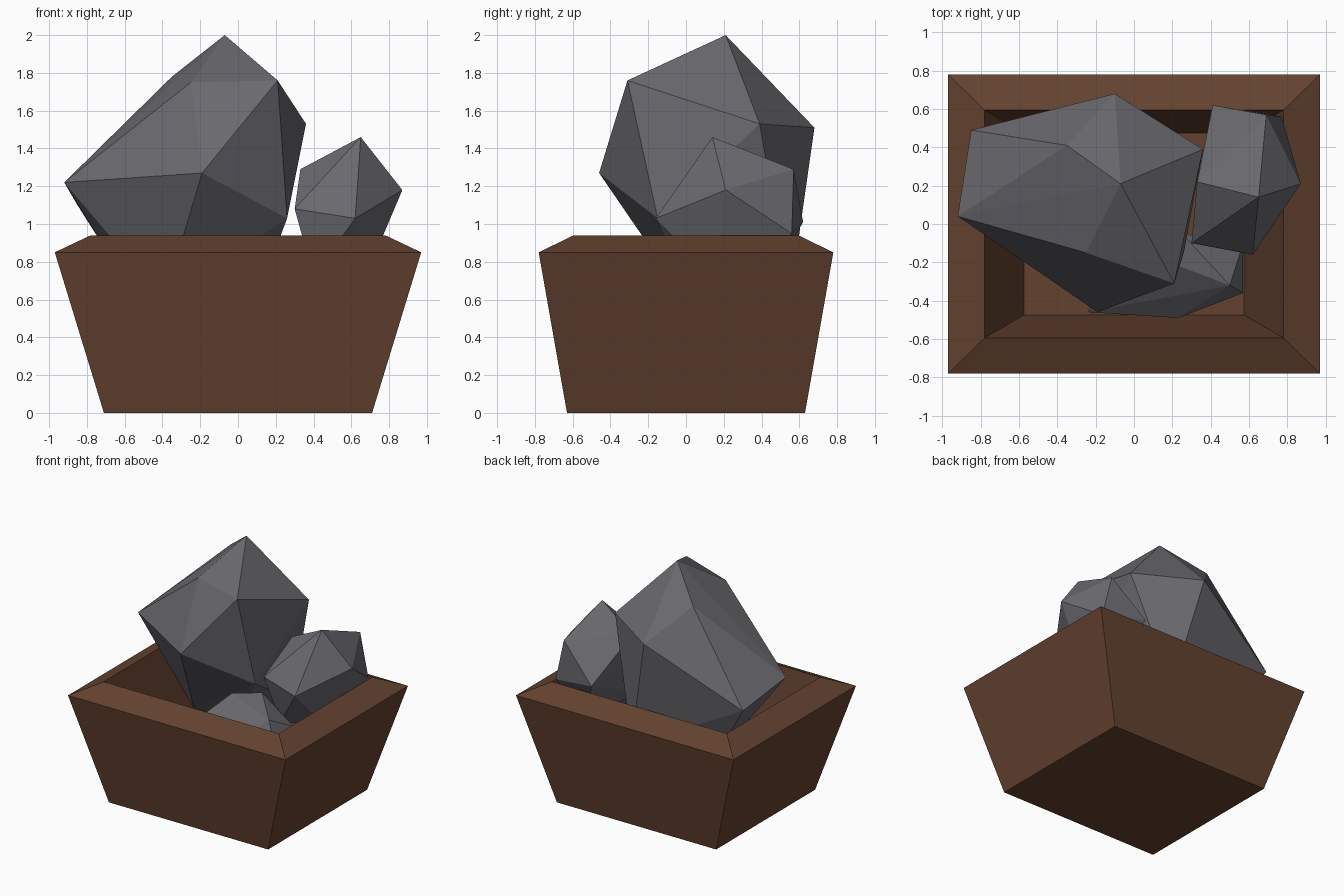
import bpy, bmesh


def material(name, rgb):
    m = bpy.data.materials.new(name)
    m.diffuse_color = (*rgb, 1)
    return m


def add_object(name, bm, mat):
    bmesh.ops.recalc_face_normals(bm, faces=bm.faces)
    me = bpy.data.meshes.new(name)
    bm.to_mesh(me)
    bm.free()
    me.materials.append(mat)
    ob = bpy.data.objects.new(name, me)
    bpy.context.collection.objects.link(ob)
    return ob


def rock(name, points, mat):
    # faceted stone: convex hull of its corner points
    bm = bmesh.new()
    for p in points:
        bm.verts.new(p)
    res = bmesh.ops.convex_hull(bm, input=bm.verts[:])
    loose = [v for v in bm.verts if not v.link_faces]
    bmesh.ops.delete(bm, geom=loose, context='VERTS')
    return add_object(name, bm, mat)


wood = material("wood", (0.125, 0.054, 0.029))
stone = material("stone", (0.145, 0.142, 0.158))

# tapered trough: rectangular rings (half x, half y, z), outer base to inner floor
rings = [(0.71, 0.63, 0), (0.97, 0.78, 0.85), (0.78, 0.595, 0.94), (0.575, 0.475, 0.27)]
bm = bmesh.new()
loops = [[bm.verts.new((sx * x, sy * y, z))
          for sx, sy in ((-1, -1), (1, -1), (1, 1), (-1, 1))] for x, y, z in rings]
for lo, hi in zip(loops, loops[1:]):
    for i in range(4):
        j = (i + 1) % 4
        bm.faces.new((lo[i], lo[j], hi[j], hi[i]))
bm.faces.new(loops[0][::-1])
bm.faces.new(loops[-1])
add_object("trough", bm, wood)

# large stone
rock("large_stone", [
    (-0.92, 0.04, 1.22), (-0.07, 0.21, 2.0), (0.21, -0.31, 1.76), (0.36, 0.39, 1.53),
    (-0.19, -0.46, 1.27), (-0.25, -0.15, 1.75), (-0.35, 0.41, 1.78), (-0.85, 0.49, 1.10),
    (-0.10, 0.68, 1.51), (0.26, -0.15, 1.03), (-0.39, 0.0, 0.60), (-0.52, 0.38, 0.58),
    (0.10, 0.55, 0.60), (-0.15, 0.25, 0.48)], stone)

# medium stone on the right
rock("medium_stone", [
    (0.65, 0.14, 1.46), (0.87, 0.21, 1.18), (0.62, -0.16, 1.03), (0.30, -0.10, 1.08),
    (0.69, 0.57, 1.29), (0.41, 0.62, 1.01), (0.77, 0.56, 0.95), (0.33, 0.22, 1.29),
    (0.65, 0.20, 0.66), (0.40, -0.03, 0.72), (0.58, 0.42, 0.66)], stone)

# small stone at the front
rock("small_stone", [
    (0.05, -0.15, 0.90), (0.25, -0.05, 0.92), (0.50, -0.32, 0.87), (0.57, -0.36, 0.72),
    (0.23, -0.49, 0.65), (-0.24, -0.46, 0.60), (0.57, -0.10, 0.75), (0.48, -0.20, 0.40),
    (-0.10, -0.12, 0.45), (0.20, -0.33, 0.36)], stone)
